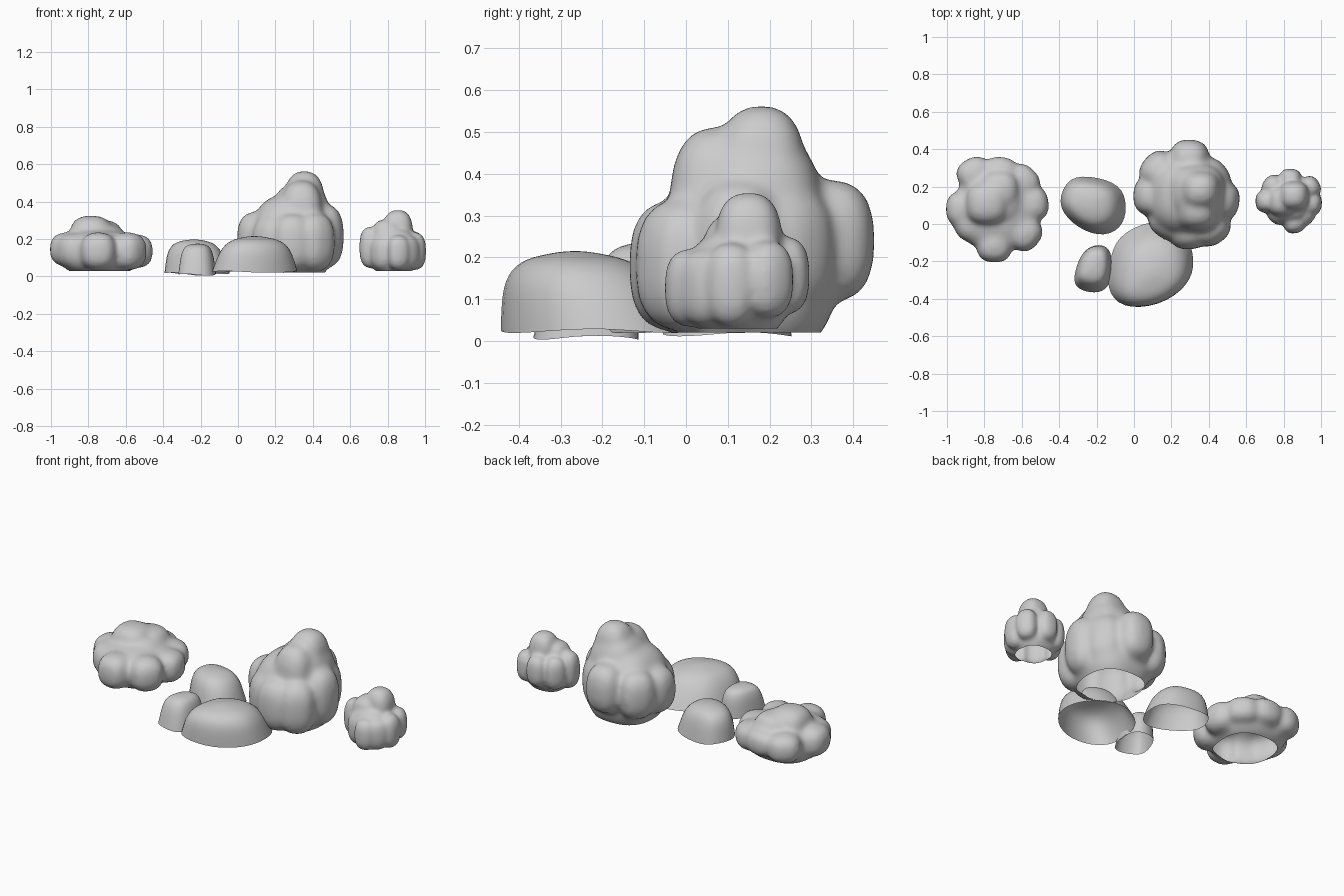
import bpy, bmesh, math
from mathutils import Matrix, Vector

if "Cube" in bpy.data.objects:
    bpy.data.objects.remove(bpy.data.objects["Cube"], do_unlink=True)

grey = bpy.data.materials.new("plain grey")
grey.use_nodes = True
grey.diffuse_color = (0.6, 0.6, 0.6, 1)
grey.node_tree.nodes["Principled BSDF"].inputs["Base Color"].default_value = (0.6, 0.6, 0.6, 1)


def make_object(name, mesh):
    ob = bpy.data.objects.new(name, mesh)
    bpy.context.collection.objects.link(ob)
    return ob


def add_lump(bm, x, y, radius, low, top, turn=0.0, power=2.6):
    """Add one rounded, slightly boxy lump."""
    place = (Matrix.Translation((x, y, (low + top) / 2)) @ Matrix.Rotation(turn, 4, 'Z')
             @ Matrix.Diagonal((radius, radius, (top - low) / 2, 1)))
    for v in bmesh.ops.create_icosphere(bm, subdivisions=4, radius=1)["verts"]:
        size = sum(abs(c) ** power for c in v.co) ** (1 / power)
        v.co = place @ (v.co / size)


def bush(name, centre, lobe_radius, cut, voxel, lobes, body):
    """Fuse a ring of lobes and a stacked body, then open the underside."""
    bm = bmesh.new()
    for degrees, reach, lift, top in lobes:
        a = math.radians(degrees)
        out = reach + 0.006 - lobe_radius
        add_lump(bm, centre[0] + out * math.cos(a), centre[1] + out * math.sin(a),
                 lobe_radius, cut + 0.004 + lift, top, a)
    for lump in body:
        add_lump(bm, *lump)
    mesh = bpy.data.meshes.new(name)
    bm.to_mesh(mesh)
    bm.free()
    ob = make_object(name, mesh)

    remesh = ob.modifiers.new("fuse", 'REMESH')
    remesh.mode = 'VOXEL'
    remesh.voxel_size = voxel
    smooth = ob.modifiers.new("soften", 'SMOOTH')
    smooth.factor = 0.5
    smooth.iterations = 18
    graph = bpy.context.evaluated_depsgraph_get()
    fused = bpy.data.meshes.new_from_object(ob.evaluated_get(graph))
    ob.modifiers.clear()

    bm = bmesh.new()
    bm.from_mesh(fused)
    bmesh.ops.bisect_plane(bm, geom=bm.verts[:] + bm.edges[:] + bm.faces[:],
                           plane_co=(0, 0, cut), plane_no=(0, 0, 1), clear_inner=True)
    for f in bm.faces:
        f.smooth = True
        f.material_index = 0
    bm.to_mesh(fused)
    bm.free()
    fused.materials.clear()
    fused.materials.append(grey)
    ob.data = fused


def mound(name, base, top, taper, outline, peak):
    """Hollow dome lofted from a ground outline towards a peak."""
    profile = ((1, 0), (0.92, 0.32), (0.81, 0.66), (0.6, 0.91), (0.26, 1.0))
    bm = bmesh.new()
    middle = sum((Vector(p) for p in outline), Vector((0, 0))) / len(outline)
    rings = []
    for scale, rise in profile:
        c = middle.lerp(Vector(peak), rise)
        scale = 1 - (1 - scale) * taper
        ring = []
        for i, p in enumerate(outline):
            q = c + (Vector(p) - middle) * scale * 1.08
            wave = 0.01 * math.sin(i * 2.1) * (1 - rise)
            ring.append(bm.verts.new((q.x, q.y, base + wave + (top - base) * rise)))
        rings.append(ring)
    n = len(outline)
    for a, b in zip(rings, rings[1:]):
        for i in range(n):
            bm.faces.new((a[i], b[i], b[(i + 1) % n], a[(i + 1) % n]))
    tip = bm.verts.new((peak[0], peak[1], top + 0.008))
    for i in range(n):
        bm.faces.new((rings[-1][i], tip, rings[-1][(i + 1) % n]))
    bm.normal_update()
    if tip.link_faces[0].normal.z < 0:
        bmesh.ops.reverse_faces(bm, faces=bm.faces[:])
    for f in bm.faces:
        f.smooth = True
    mesh = bpy.data.meshes.new(name)
    bm.to_mesh(mesh)
    bm.free()
    mesh.materials.append(grey)
    sub = make_object(name, mesh).modifiers.new("round", 'SUBSURF')
    sub.levels = sub.render_levels = 2


# Tall bush: ring of lobes, core, upper body, shoulder, crown
bush("tall_bush", (0.29, 0.15), 0.105, 0.02, 0.014,
     [(180, 0.288, 0.05, 0.345), (139, 0.297, 0.05, 0.36), (88, 0.295, 0.07, 0.385),
      (38, 0.245, 0.04, 0.37), (-8, 0.27, 0.02, 0.385), (-54, 0.295, 0, 0.34),
      (-90, 0.28, 0, 0.335), (231, 0.26, 0, 0.33)],
     [(0.29, 0.15, 0.215, -0.05, 0.44), (0.335, 0.17, 0.155, 0.1, 0.5),
      (0.34, 0.075, 0.115, 0.1, 0.512), (0.355, 0.18, 0.108, 0.2, 0.563)])

# Broad low bush
bush("broad_bush", (-0.74, 0.08), 0.095, 0.03, 0.013,
     [(180, 0.26, 0.02, 0.235), (208, 0.24, 0.01, 0.23), (268, 0.28, 0, 0.235),
      (-40, 0.285, 0, 0.235), (8, 0.28, 0.01, 0.225), (46, 0.285, 0.03, 0.225),
      (82, 0.275, 0.04, 0.235), (121, 0.3, 0.03, 0.235)],
     [(-0.74, 0.08, 0.215, 0.0, 0.25), (-0.74, 0.13, 0.14, 0.1, 0.28),
      (-0.72, 0.18, 0.105, 0.1, 0.3), (-0.785, 0.11, 0.115, 0.1, 0.325)])

# Small bush
bush("small_bush", (0.83, 0.125), 0.06, 0.03, 0.009,
     [(182, 0.175, 0.01, 0.265), (138, 0.165, 0.02, 0.25), (87, 0.165, 0.03, 0.25),
      (33, 0.18, 0.02, 0.24), (-8, 0.17, 0, 0.235), (-45, 0.16, 0, 0.22),
      (-77, 0.172, 0, 0.22), (230, 0.14, 0, 0.22)],
     [(0.83, 0.125, 0.125, 0.0, 0.265), (0.795, 0.12, 0.08, 0.1, 0.305),
      (0.855, 0.15, 0.08, 0.1, 0.355)])

# Hollow stone mounds
mound("front_mound", 0.024, 0.21, 1.0,
      [(-0.13, -0.34), (-0.06, -0.435), (0.13, -0.425), (0.28, -0.32), (0.31, -0.2),
       (0.27, -0.05), (0.14, 0.01), (0.0, -0.03), (-0.09, -0.1), (-0.12, -0.22)],
      (0.085, -0.265))
mound("back_mound", 0.016, 0.192, 0.9,
      [(-0.4, 0.09), (-0.36, 0.21), (-0.29, 0.255), (-0.1, 0.22), (-0.05, 0.13),
       (-0.06, 0.0), (-0.16, -0.06), (-0.29, -0.02)],
      (-0.235, 0.11))
mound("little_mound", 0.008, 0.17, 0.75,
      [(-0.32, -0.29), (-0.28, -0.16), (-0.21, -0.115), (-0.13, -0.13), (-0.12, -0.24),
       (-0.14, -0.34), (-0.21, -0.365), (-0.3, -0.34)],
      (-0.215, -0.23))
